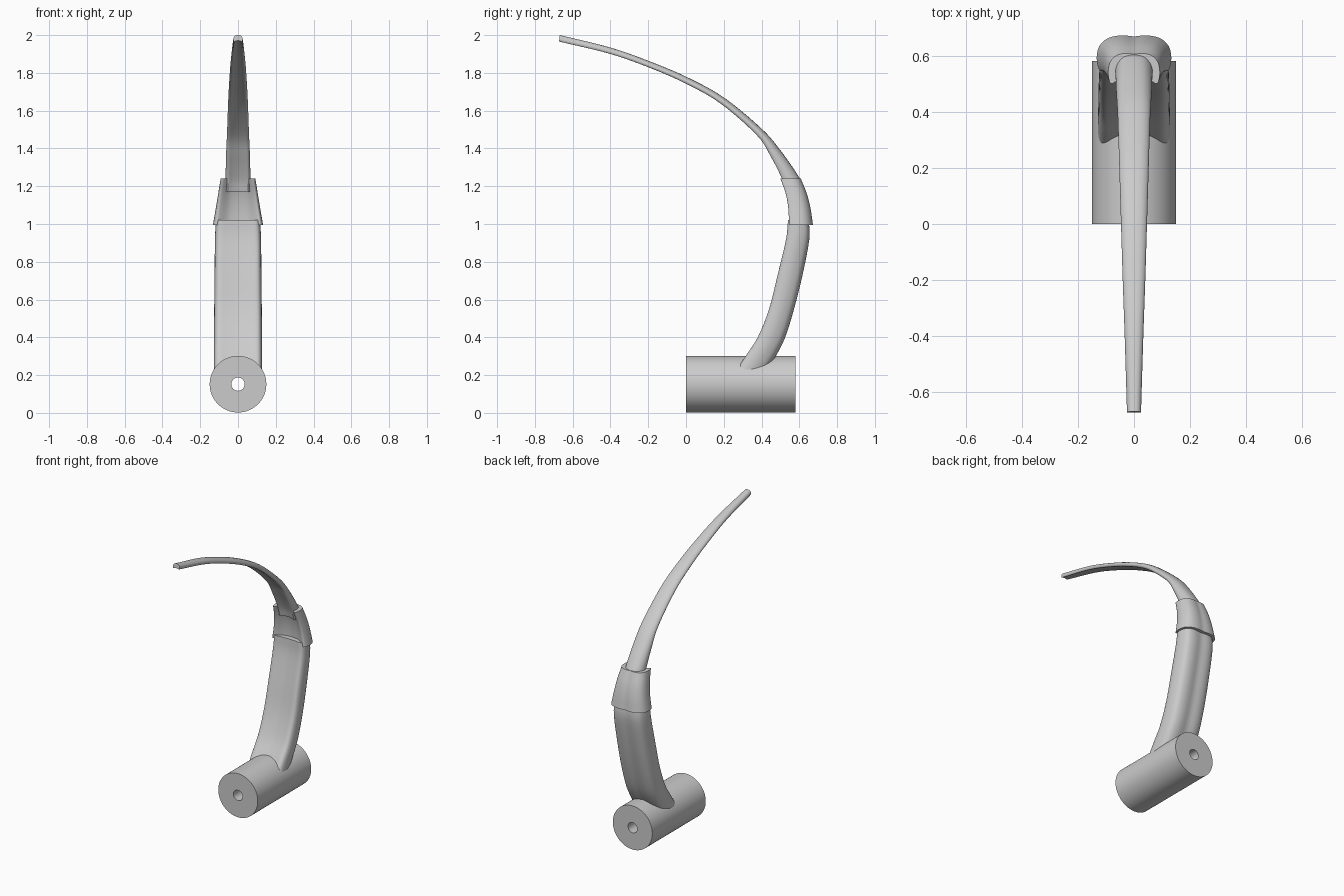
import bpy, bmesh, math
from mathutils import Vector

if "Cube" in bpy.data.objects:
    bpy.data.objects.remove(bpy.data.objects["Cube"])

grey = bpy.data.materials.new("plain_grey")
grey.diffuse_color = (0.6, 0.6, 0.6, 1)
grey.use_nodes = True
grey.node_tree.nodes["Principled BSDF"].inputs["Base Color"].default_value = grey.diffuse_color


def catmull(pts, n):
    """Smooth open curve through tuples of any length."""
    P = [Vector(p) for p in pts]
    P = [P[0] * 2 - P[1]] + P + [P[-1] * 2 - P[-2]]
    out = []
    for i in range(1, len(P) - 2):
        a, b, c, d = P[i - 1:i + 3]
        for k in range(n):
            t = k / n
            out.append(0.5 * (2 * b + (c - a) * t + (2 * a - 5 * b + 4 * c - d) * t * t
                              + (3 * b - a - 3 * c + d) * t ** 3))
    return out + [P[-2]]


def finish(name, bm, angle):
    bmesh.ops.recalc_face_normals(bm, faces=bm.faces)
    me = bpy.data.meshes.new(name)
    bm.to_mesh(me)
    bm.free()
    me.materials.append(grey)
    ob = bpy.data.objects.new(name, me)
    bpy.context.collection.objects.link(ob)
    bpy.ops.object.select_all(action='DESELECT')
    ob.select_set(True)
    bpy.context.view_layer.objects.active = ob
    bpy.ops.object.shade_smooth_by_angle(angle=math.radians(angle))
    return ob


def loft(name, stations, half, sub=4):
    """Sweep a mirrored section; station = front y, front z, back y, back z, half width.
    Section points are (fraction of half width, fraction from front to back)."""
    right = catmull(half, 3)
    section = [tuple(p) for p in right] + [(-p[0], p[1]) for p in right[-2:0:-1]]
    bm = bmesh.new()
    rings = []
    for fy, fz, by, bz, w in catmull(stations, sub):
        rings.append([bm.verts.new((u * w, fy + (by - fy) * v, fz + (bz - fz) * v))
                      for u, v in section])
    n = len(section)
    for a, b in zip(rings, rings[1:]):
        for i in range(n):
            bm.faces.new((a[i], a[(i + 1) % n], b[(i + 1) % n], b[i]))
    bm.faces.new(rings[0])
    bm.faces.new(rings[-1])
    return finish(name, bm, 40)


# hub: tube lying along y with a through hole
bm = bmesh.new()
N, R, r, ZC = 64, 0.15, 0.035, 0.152
loops = []
for rad, y in ((R, 0), (R, 0.58), (r, 0.58), (r, 0)):
    loops.append([bm.verts.new((rad * math.cos(2 * math.pi * i / N), y,
                                ZC + rad * math.sin(2 * math.pi * i / N))) for i in range(N)])
for k in range(4):
    a, b = loops[k], loops[(k + 1) % 4]
    for i in range(N):
        bm.faces.new((a[i], a[(i + 1) % N], b[(i + 1) % N], b[i]))
finish("hub_tube", bm, 40)

# handle: broad bar, nearly flat in front and two shallow lobes behind
bar = [(0, .06), (.45, .03), (.8, 0), (.95, .12), (1, .38), (.95, .65), (.8, .9), (.45, 1), (0, .95)]
loft("handle", [(.25, .2, .41, .2, .128), (.315, .3, .475, .3, .128), (.38, .4, .525, .4, .127),
                (.44, .55, .572, .55, .126), (.485, .73, .617, .73, .124),
                (.53, .92, .653, .92, .122), (.54, 1.02, .65, 1.02, .117)], bar)

# collar: tapered sleeve with hollowed front
sleeve = [(0, .3), (.4, .24), (.72, .06), (.88, 0), (.96, .1), (1, .38), (.93, .7), (.7, .92), (.35, 1), (0, .97)]
loft("collar", [(.545, .995, .672, .995, .133), (.542, 1.08, .66, 1.08, .118),
                (.528, 1.16, .64, 1.16, .105), (.5, 1.24, .608, 1.24, .092)], sleeve)

# blade: long curved taper with slightly hollow underside
leaf = [(0, .15), (.45, .09), (.8, 0), (.95, .15), (1, .38), (.9, .65), (.65, .87), (.35, .97), (0, 1)]
loft("blade", [(.53, 1.17, .62, 1.19, .068), (.508, 1.24, .597, 1.25, .066),
               (.45, 1.355, .5, 1.39, .063), (.375, 1.47, .4, 1.505, .058),
               (.18, 1.64, .2, 1.67, .052), (-.015, 1.75, 0, 1.78, .046),
               (-.21, 1.834, -.2, 1.864, .04), (-.41, 1.903, -.4, 1.934, .033),
               (-.672, 1.966, -.668, 2.0, .025)], leaf, 5)
